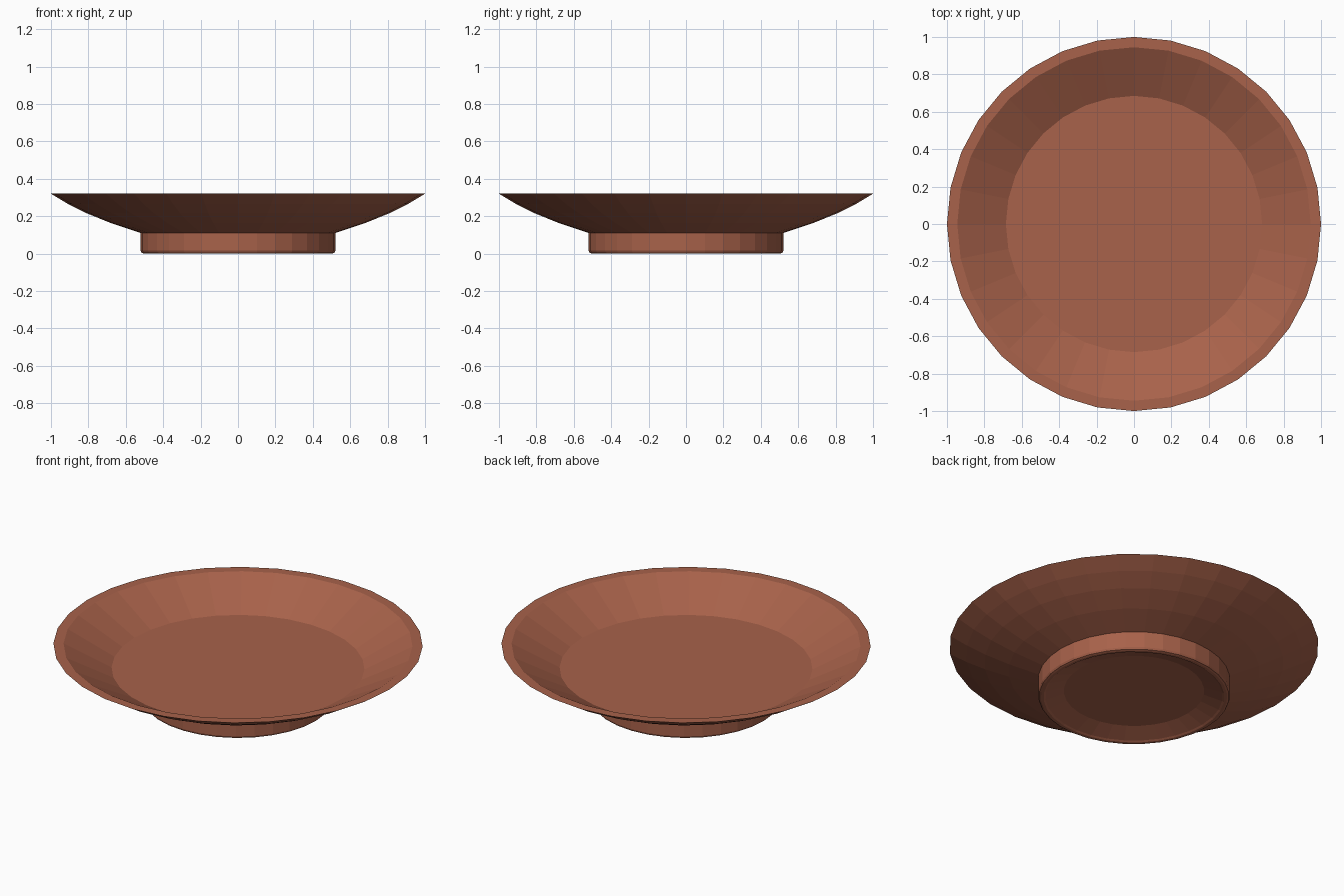
import bpy, bmesh, math

if "Cube" in bpy.data.objects:
    bpy.data.objects.remove(bpy.data.objects["Cube"])

SIDES = 32

clay = bpy.data.materials.new("terracotta clay")
clay.diffuse_color = (0.392, 0.122, 0.069, 1.0)
clay.use_nodes = True
clay.node_tree.nodes["Principled BSDF"].inputs["Base Color"].default_value = clay.diffuse_color


def lathe(name, profile, mat):
    """Revolve (radius, z) points around z; both ends are closed with flat discs."""
    bm = bmesh.new()
    rings = []
    for r, z in profile:
        rings.append([bm.verts.new((r * math.cos(2 * math.pi * i / SIDES),
                                    r * math.sin(2 * math.pi * i / SIDES), z))
                      for i in range(SIDES)])
    for a, b in zip(rings, rings[1:]):
        for i in range(SIDES):
            j = (i + 1) % SIDES
            bm.faces.new((a[i], a[j], b[j], b[i]))
    bm.faces.new(rings[0][::-1])
    bm.faces.new(rings[-1])
    bmesh.ops.recalc_face_normals(bm, faces=bm.faces[:])
    mesh = bpy.data.meshes.new(name)
    bm.to_mesh(mesh)
    bm.free()
    mesh.materials.append(mat)
    obj = bpy.data.objects.new(name, mesh)
    bpy.context.collection.objects.link(obj)
    return obj


# Dish: recessed foot, curved outer wall, flat rim, sloping inside, flat floor
profile = [
    (0.38, 0.04), (0.48, 0.006), (0.49, 0.0),             # recess under the foot
    (0.505, 0.0), (0.515, 0.004), (0.52, 0.015),          # rounded foot edge
    (0.52, 0.11),                                         # foot wall
    (0.68, 0.163), (0.81, 0.216), (0.91, 0.266), (1.0, 0.32),  # outer wall
    (0.945, 0.32),                                        # rim
    (0.685, 0.18),                                        # inside floor edge
]
lathe("dish", profile, clay)
